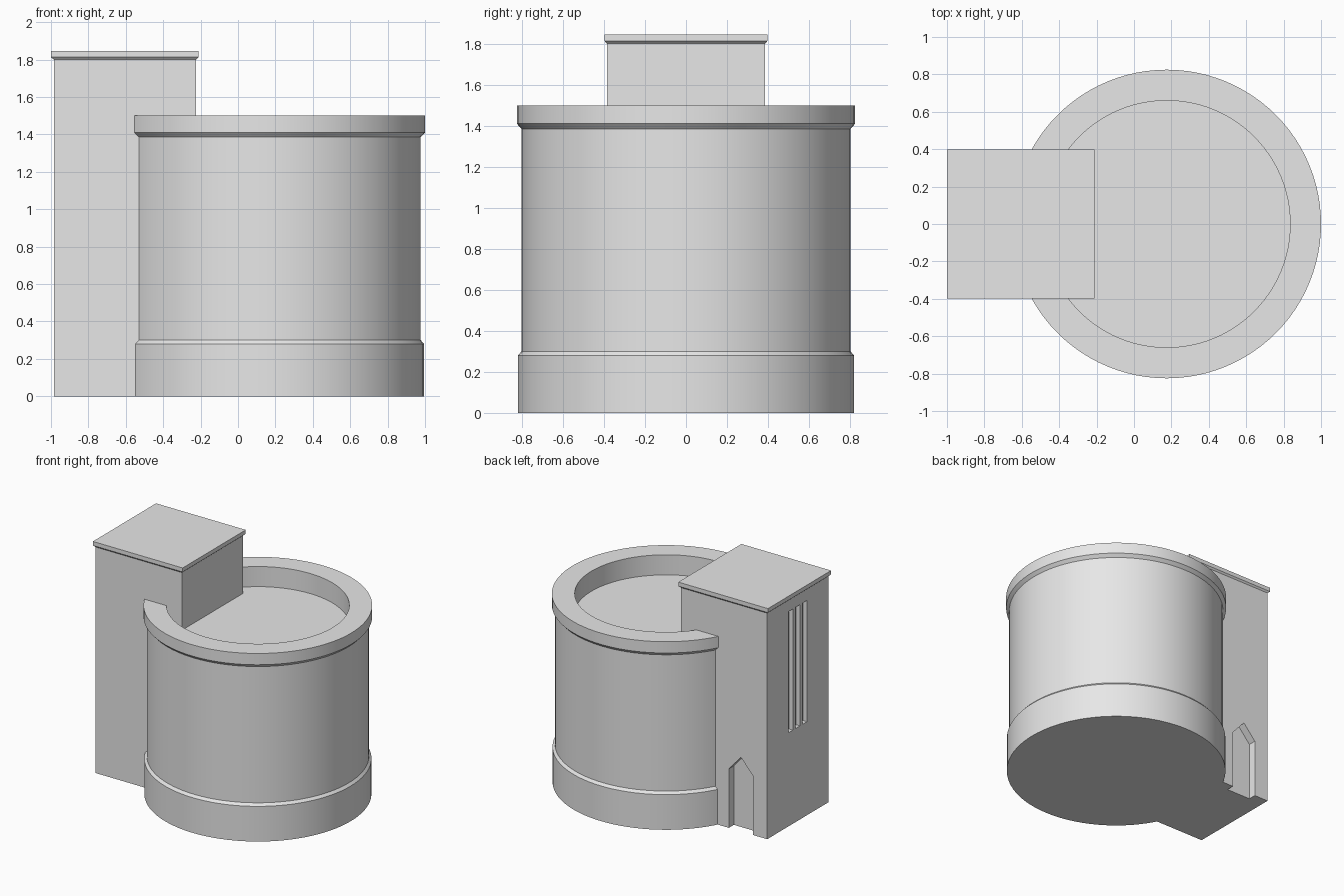
import bpy, bmesh, math

if "Cube" in bpy.data.objects:
    bpy.data.objects.remove(bpy.data.objects["Cube"])

stone = bpy.data.materials.new("grey_stone")
stone.diffuse_color = (0.8, 0.8, 0.8, 1)
stone.use_nodes = True
stone.node_tree.nodes["Principled BSDF"].inputs["Base Color"].default_value = stone.diffuse_color


def make_object(name, bm):
    bmesh.ops.recalc_face_normals(bm, faces=bm.faces)
    mesh = bpy.data.meshes.new(name)
    bm.to_mesh(mesh)
    bm.free()
    mesh.materials.append(stone)
    obj = bpy.data.objects.new(name, mesh)
    bpy.context.collection.objects.link(obj)
    return obj


def loft(name, rings):
    """Skin a stack of equal-sized vertex rings and cap both ends."""
    bm = bmesh.new()
    rows = [[bm.verts.new(p) for p in ring] for ring in rings]
    n = len(rows[0])
    for a, b in zip(rows, rows[1:]):
        for i in range(n):
            j = (i + 1) % n
            bm.faces.new((a[i], a[j], b[j], b[i]))
    bm.faces.new(rows[0])
    bm.faces.new(rows[-1])
    return make_object(name, bm)


def circle(r, z, cx=0.175, n=96):
    return [(cx + r * math.cos(2 * math.pi * i / n),
             r * math.sin(2 * math.pi * i / n), z) for i in range(n)]


def rect(x0, x1, y0, y1, z):
    return [(x0, y0, z), (x1, y0, z), (x1, y1, z), (x0, y1, z)]


def cut(obj, cutter):
    mod = obj.modifiers.new("cut", 'BOOLEAN')
    mod.operation = 'DIFFERENCE'
    mod.solver = 'EXACT'
    mod.object = cutter
    bpy.context.view_layer.objects.active = obj
    bpy.ops.object.modifier_apply(modifier=mod.name)
    bpy.data.objects.remove(cutter, do_unlink=True)


# Round drum: plinth, wall, overhanging rim and sunken roof
profile = [(0.82, 0), (0.82, 0.28), (0.802, 0.30), (0.802, 1.385),
           (0.825, 1.41), (0.825, 1.5), (0.66, 1.5), (0.66, 1.34)]
drum = loft("round_drum", [circle(r, z) for r, z in profile])
bpy.ops.object.select_all(action='DESELECT')
drum.select_set(True)
bpy.context.view_layer.objects.active = drum
bpy.ops.object.shade_smooth_by_angle(angle=math.radians(30))
drum.select_set(False)

# Square stair tower
X0, X1, Y = -0.985, -0.225, 0.385
tower = loft("square_tower", [rect(X0, X1, -Y, Y, z) for z in (0, 1.805)])

# Tower roof slab with a chamfered underside
e = 0.012
loft("tower_roof", [rect(X0, X1, -Y, Y, 1.80),
                    rect(X0 - e - 0.003, X1 + e + 0.003, -Y - e, Y + e, 1.813),
                    rect(X0 - e - 0.003, X1 + e + 0.003, -Y - e, Y + e, 1.845)])

# Three tall slit windows recessed in the left face
for k in (-1, 0, 1):
    c = k * 0.088
    cut(tower, loft("slit_cutter", [rect(X0 - 0.1, X0 + 0.035, c - 0.027, c + 0.027, z)
                                    for z in (0.745, 1.71)]))

# Pointed doorway recessed in the back face
outline = [(-0.86, -0.1), (-0.647, -0.1), (-0.647, 0.47), (-0.7535, 0.59), (-0.86, 0.47)]
cut(tower, loft("door_cutter", [[(x, y, z) for x, z in outline] for y in (Y - 0.063, Y + 0.1)]))
